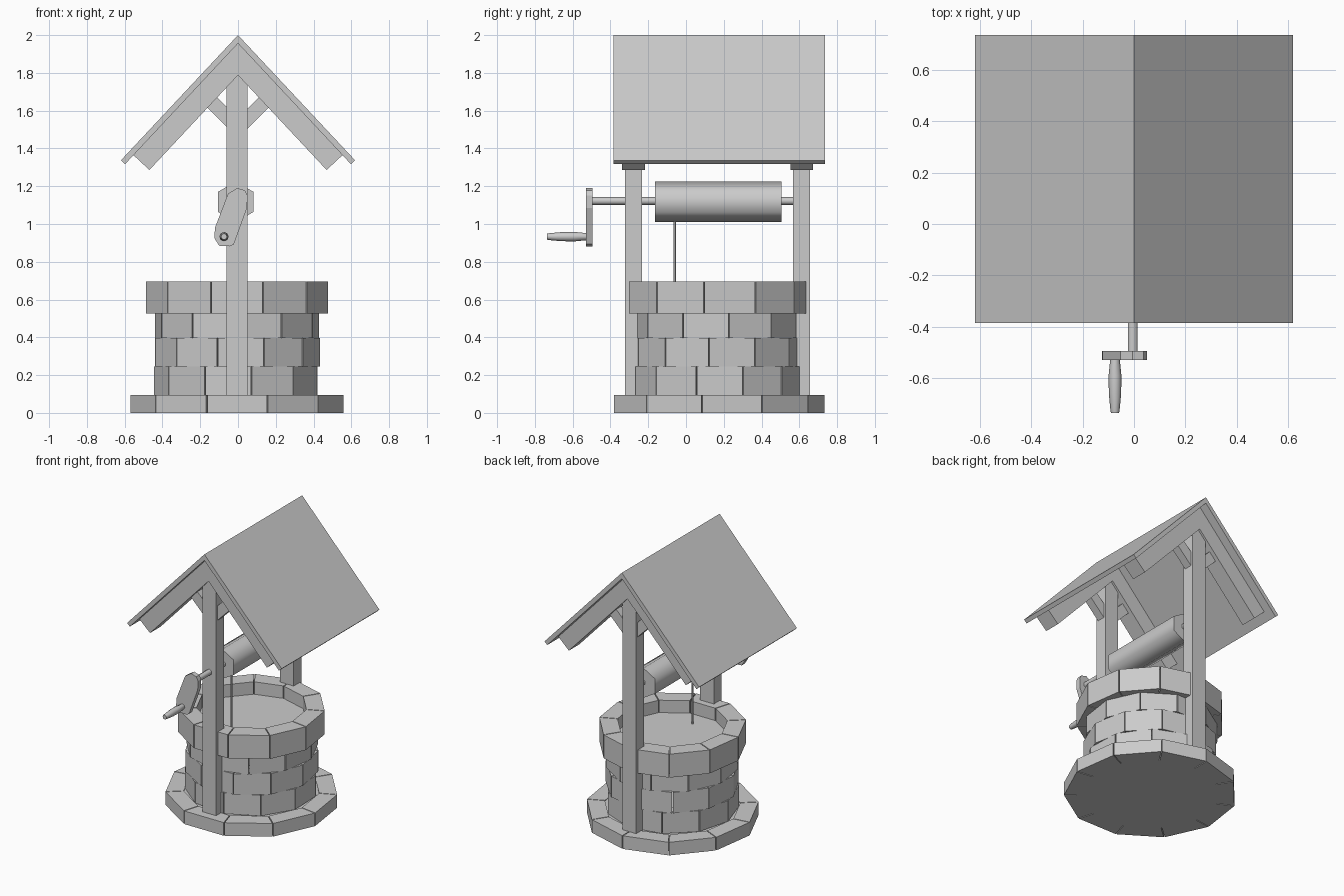
import bpy, bmesh
from math import sin, cos, pi, radians
from mathutils import Vector, Matrix

if "Cube" in bpy.data.objects:
    bpy.data.objects.remove(bpy.data.objects["Cube"])

CX, CY, N = -0.005, 0.165, 11      # well centre, stones per course


def finish(name, bm, smooth=None):
    bmesh.ops.recalc_face_normals(bm, faces=bm.faces)
    me = bpy.data.meshes.new(name)
    bm.to_mesh(me)
    bm.free()
    ob = bpy.data.objects.new(name, me)
    bpy.context.collection.objects.link(ob)
    if smooth:
        bpy.ops.object.select_all(action='DESELECT')
        ob.select_set(True)
        bpy.context.view_layer.objects.active = ob
        bpy.ops.object.shade_smooth_by_angle(angle=radians(smooth))
    return ob


def prism(bm, pts, offset):
    """Extrude a planar polygon along an offset vector."""
    face = bm.faces.new([bm.verts.new(p) for p in pts])
    ext = bmesh.ops.extrude_face_region(bm, geom=[face], use_keep_orig=True)
    vs = [g for g in ext['geom'] if isinstance(g, bmesh.types.BMVert)]
    bmesh.ops.translate(bm, verts=vs, vec=offset)


def slab(name, xz, y0, y1):
    """Front-view profile extruded from y0 to y1."""
    bm = bmesh.new()
    prism(bm, [(x, y0, z) for x, z in xz], (0, y1 - y0, 0))
    return finish(name, bm)


def ring_point(r, deg, z):
    a = radians(deg)               # measured from the front, towards +x
    return Vector((CX + r * sin(a), CY - r * cos(a), z))


def stone_course(name, r_out, r_in, z0, z1, turn, gap=0.003):
    bm = bmesh.new()
    step = 360 / N
    for i in range(N):
        a, b = turn + i * step, turn + (i + 1) * step
        o0, o1 = ring_point(r_out, a, z0), ring_point(r_out, b, z0)
        i0, i1 = ring_point(r_in, a, z0), ring_point(r_in, b, z0)
        g = (o1 - o0).normalized() * gap
        prism(bm, [o0 + g, o1 - g, i1 - g, i0 + g], (0, 0, z1 - z0))
    return finish(name, bm)


def lathe_y(name, x, z, profile, sides, smooth=40):
    """Closed turned part around a line along y; profile is (y, radius)."""
    bm = bmesh.new()
    rings = [[bm.verts.new((x + r * sin(2 * pi * k / sides), y,
                            z + r * cos(2 * pi * k / sides)))
              for k in range(sides)] for y, r in profile]
    for p, q in zip(rings, rings[1:]):
        for k in range(sides):
            j = (k + 1) % sides
            bm.faces.new([p[k], p[j], q[j], q[k]])
    bm.faces.new(rings[0])
    bm.faces.new(rings[-1])
    return finish(name, bm, smooth)


# Stone base, wall courses and rim
HALF = 180 / N
stone_course("base_stones", 0.57, 0.45, 0, 0.095, HALF)
stone_course("wall_course_1", 0.44, 0.36, 0.095, 0.245, 10)
stone_course("wall_course_2", 0.442, 0.36, 0.245, 0.396, 19)
stone_course("wall_course_3", 0.438, 0.36, 0.396, 0.525, 0)
stone_course("rim_stones", 0.487, 0.365, 0.525, 0.695, HALF)

# Base floor and water surface
for name, r, z0, z1 in (("base_floor", 0.45, 0, 0.09), ("water", 0.365, 0.58, 0.605)):
    bm = bmesh.new()
    prism(bm, [ring_point(r, HALF + i * 360 / N, z0) for i in range(N)], (0, 0, z1 - z0))
    finish(name, bm)

# Roof panels: slope direction d, inward normal n (right side, mirrored by s)
d = Vector((0.62, -0.663)).normalized()
n = Vector((d.y, -d.x))
T, RAFTER = 0.03, 0.115
apex, eave = Vector((0, 2.0)), Vector((0.62, 1.337))
apex_in = Vector((0, 2.0 - T / d.x))
apex_low = Vector((0, 2.0 - (T + RAFTER) / d.x))
rafter_end = apex_in + d * 0.81
for s, side in ((-1, "left"), (1, "right")):
    flip = lambda pts: [(s * p[0], p[1]) for p in pts]
    slab("roof_" + side, flip([apex, eave, eave + n * T, apex_in]), -0.385, 0.735)
    for y, end in ((-0.278, "front"), (0.612, "back")):
        # Rafters
        slab(f"rafter_{end}_{side}",
             flip([apex_in, rafter_end, rafter_end + n * RAFTER, apex_low]),
             y - 0.06, y + 0.06)
        # Diagonal braces
        slab(f"brace_{end}_{side}",
             flip([(0.0, 1.455), (0.167, 1.622), (0.115, 1.675), (0.0, 1.56)]),
             y - 0.03, y + 0.03)

# Posts
for y, end in ((-0.278, "front"), (0.612, "back")):
    slab(end + "_post", [(-0.06, 0.09), (0.05, 0.09), (0.05, 1.79), (-0.06, 1.79)],
         y - 0.045, y + 0.045)

# Windlass: roller, axle, crank and handle
lathe_y("roller", -0.012, 1.117, [(-0.165, 0.1075), (0.505, 0.1075)], 6, 65)
lathe_y("axle", -0.005, 1.122, [(-0.50, 0.022), (0.60, 0.022)], 6, 65)
slab("crank_arm", [(-0.005, 1.19), (0.037, 1.178), (0.05, 1.15), (0.048, 1.085),
                   (-0.022, 0.893), (-0.042, 0.882), (-0.10, 0.885), (-0.125, 0.925),
                   (-0.122, 0.98), (-0.053, 1.16)], -0.53, -0.495)
lathe_y("crank_handle", -0.074, 0.933, [(-0.735, 0.016), (-0.715, 0.019), (-0.66, 0.024),
                                        (-0.59, 0.025), (-0.52, 0.018)], 8, 50)

# Rope hanging from the roller
bm = bmesh.new()
bmesh.ops.create_cone(bm, cap_ends=True, segments=6, radius1=0.006, radius2=0.006,
                      depth=0.46, matrix=Matrix.Translation((-0.01, -0.06, 0.83)))
finish("rope", bm, 65)
